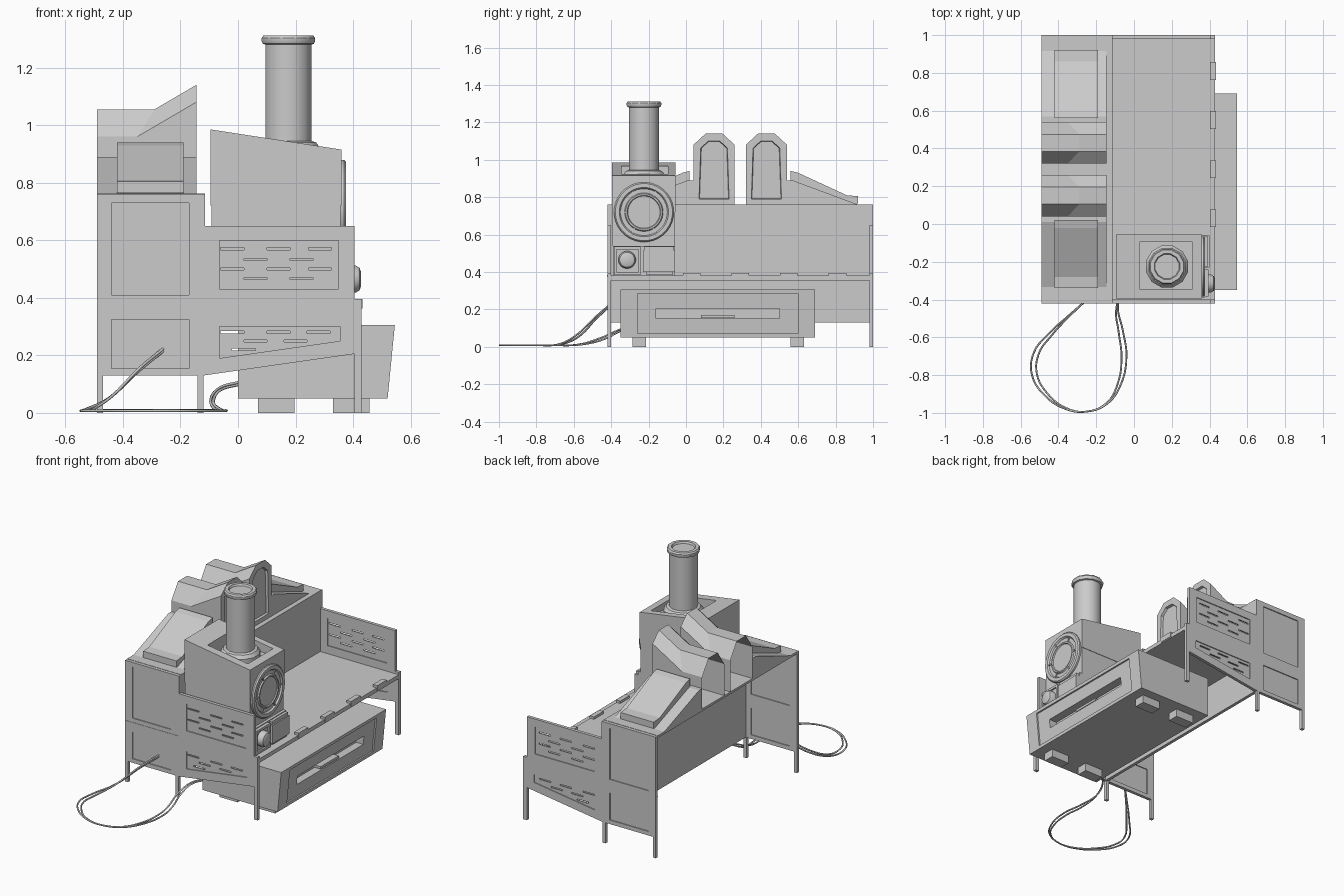
import bpy, bmesh, math
from mathutils import Matrix, Vector

if "Cube" in bpy.data.objects:
    bpy.data.objects.remove(bpy.data.objects["Cube"])

MID = 0.29  # centre line (y) of the bench


def finish(name, bm):
    bmesh.ops.recalc_face_normals(bm, faces=bm.faces[:])
    me = bpy.data.meshes.new(name)
    bm.to_mesh(me)
    bm.free()
    ob = bpy.data.objects.new(name, me)
    bpy.context.collection.objects.link(ob)
    return ob


def add_prism(bm, pts, axis, a, b):
    put = {'x': lambda p, t: (t, p[0], p[1]), 'y': lambda p, t: (p[0], t, p[1]),
           'z': lambda p, t: (p[0], p[1], t)}[axis]
    lo = [bm.verts.new(put(p, a)) for p in pts]
    hi = [bm.verts.new(put(p, b)) for p in pts]
    faces = [bm.faces.new(lo), bm.faces.new(hi[::-1])]
    n = len(pts)
    for i in range(n):
        faces.append(bm.faces.new((lo[i], hi[i], hi[(i + 1) % n], lo[(i + 1) % n])))


def rect(u0, u1, v0, v1):
    return [(u0, v0), (u1, v0), (u1, v1), (u0, v1)]


def prism(name, pts, axis, a, b):
    bm = bmesh.new()
    add_prism(bm, pts, axis, a, b)
    return finish(name, bm)


def box(name, x0, x1, y0, y1, z0, z1):
    return prism(name, rect(x0, x1, y0, y1), 'z', z0, z1)


def lathe(name, profile, n, matrix):
    bm = bmesh.new()
    rings = [[bm.verts.new(matrix @ Vector((r * math.cos(2 * math.pi * (i + .5) / n),
              r * math.sin(2 * math.pi * (i + .5) / n), h))) for i in range(n)] for r, h in profile]
    for A, B in zip(rings, rings[1:]):
        for i in range(n):
            bm.faces.new((A[i], A[(i + 1) % n], B[(i + 1) % n], B[i]))
    bm.faces.new(rings[0])
    bm.faces.new(rings[-1])
    ob = finish(name, bm)
    bpy.context.view_layer.objects.active = ob
    ob.select_set(True)
    bpy.ops.object.shade_smooth_by_angle(angle=math.radians(32))
    ob.select_set(False)
    return ob


def cut(ob, prisms):
    bm = bmesh.new()
    for p in prisms:
        add_prism(bm, *p)
    tool = finish('cutter', bm)
    tool.hide_render = True
    mod = ob.modifiers.new('cut', 'BOOLEAN')
    mod.operation, mod.solver, mod.object = 'DIFFERENCE', 'EXACT', tool
    dg = bpy.context.evaluated_depsgraph_get()
    me = bpy.data.meshes.new_from_object(ob.evaluated_get(dg))
    ob.modifiers.clear()
    ob.data = me
    bpy.data.objects.remove(tool)


# End panels with legs, recesses and vent slots
outline = [(-.49, .76), (-.115, .76), (-.115, .65), (.405, .65), (.405, .395), (.43, .395), (.43, 0),
           (.405, 0), (.405, .205), (-.12, .13), (-.12, 0), (-.14, 0), (-.14, .13), (-.47, .13),
           (-.47, 0), (-.49, 0)]
recesses = [rect(-.44, -.17, .41, .73), rect(-.44, -.17, .155, .325), rect(-.065, .35, .43, .60),
            [(-.065, .19), (.355, .25), (.355, .30), (-.065, .30)]]
slots = []
for z in (.57, .533, .50, .467):
    shift = 0 if z in (.57, .50) else .08
    slots += [(x + shift, z) for x in (-.06, .10, .245) if x + shift < .30]
slots += [(-.06, .28), (.10, .28), (.24, .28), (.02, .25), (.16, .25), (-.02, .22)]
for name, y0, y1 in (('front_end_panel', -.42, -.40), ('back_end_panel', .98, 1.0)):
    panel = prism(name, outline, 'y', y0, y1)
    cut(panel, [(r, 'y', y0 - .01, y0 + .006) for r in recesses] +
               [(r, 'y', y1 - .006, y1 + .01) for r in recesses])
    cut(panel, [(rect(x, x + .08, z - .004, z + .004), 'y', y0 - .02, y1 + .02) for x, z in slots])
    # trim seam between upper and lower panels
    box(name + '_seam', -.49, -.115, y0 - .002, y1 - .001, .376, .384)

# Bench top, back wall and shelf
box('bench_top', -.12, .43, -.40, .98, .355, .38)
box('back_wall', -.135, -.115, -.40, .98, .13, .76)
box('top_shelf', -.49, -.115, -.40, .98, .748, .762)
for i in range(4):
    y = .03 + .26 * i
    box(f'bench_clip_{i}', .403, .433, y - .047, y + .047, .362, .395)

# Sloped consoles and hoods, mirrored about the bench centre
slope = [(.25, .76), (.25, .89), (.28, .89), (.63, .76)]
slab = [(.27, .87), (.27, .94), (.31, .93), (.57, .81), (.63, .805), (.63, .765), (.57, .765)]
for s, side in ((1, 'back'), (-1, 'front')):
    prism(side + '_console_body', [(MID + s * y, z) for y, z in slope], 'x', -.49, -.145)
    prism(side + '_console_slab', [(MID + s * y, z) for y, z in slab], 'x', -.42, -.19)
    bm = bmesh.new()
    yc = MID + s * .14
    rows = []
    for xe, ze, xt, zt in ((-.49, .96, -.49, 1.055), (-.35, .96, -.29, 1.055), (-.145, 1.08, -.145, 1.14)):
        rows.append([bm.verts.new(v) for v in (
            (xe, yc - .11, .76), (xe, yc - .11, ze), (xt, yc - .045, zt),
            (xt, yc + .045, zt), (xe, yc + .11, ze), (xe, yc + .11, .76))])
    for A, B in zip(rows, rows[1:]):
        for i in range(5):
            bm.faces.new((A[i], A[i + 1], B[i + 1], B[i]))
    cap = bm.faces.new(rows[-1])
    bmesh.ops.recalc_face_normals(bm, faces=bm.faces[:])
    bmesh.ops.inset_individual(bm, faces=[cap], thickness=.042, depth=0)
    bmesh.ops.inset_individual(bm, faces=[cap], thickness=.004, depth=-.015)
    finish(side + '_hood', bm)

# Machine body with sunken sloping top
box('machine_base', -.092, .375, -.39, -.058, .38, .54)
box('machine_middle', -.092, .357, -.392, -.058, .54, .72)
top = prism('machine_top', [(-.095, .72), (.36, .72), (.36, .915), (-.095, .985)], 'y', -.395, -.055)
cut(top, [(rect(.03, .31, -.345, -.095), 'z', .88, 1.1)])

# Chimney
lathe('chimney', [(.115, .87), (.115, .92), (.10, .94), (.083, .945), (.083, 1.28), (.092, 1.283),
                  (.096, 1.292), (.096, 1.303), (.09, 1.312), (.07, 1.312), (.065, 1.30)],
      12, Matrix.Translation((.175, -.225, 0)))

# Round door with ring and spokes, facing +x
AX = Matrix.Rotation(math.pi / 2, 4, 'Y')
door = Matrix.Translation((0, -.225, .72)) @ AX
lathe('round_door', [(.16, .35), (.16, .368), (.153, .376), (.132, .376), (.125, .366), (.103, .366),
                     (.098, .374), (.09, .374), (.086, .368)], 32, door)
for i in range(6):
    bm = bmesh.new()
    add_prism(bm, rect(-.004, .004, .098, .13), 'z', .35, .372)
    bm.transform(door @ Matrix.Rotation(i * math.pi / 3, 4, 'Z'))
    finish(f'door_spoke_{i}', bm)

# Knob plate, knob and control box
plate = box('knob_plate', .37, .395, -.385, -.242, .385, .535)
cut(plate, [(rect(-.372, -.255, .40, .52), 'x', .385, .42)])
lathe('knob', [(.047, .37), (.047, .41), (.04, .422), (.025, .428)], 20,
      Matrix.Translation((0, -.315, .465)) @ AX)
box('control_box', .37, .40, -.23, -.06, .40, .515)
box('control_box_lid', .37, .392, -.225, -.065, .515, .535)
box('control_box_foot', .37, .388, -.21, -.07, .385, .40)

# Drawer unit with leaning front, framed recess and handle slot
drawer = prism('drawer_unit', [(0, .05), (.52, .05), (.545, .305), (0, .305)], 'y', -.35, .69)
cut(drawer, [([(.512, .07), (.533, .285), (.6, .285), (.6, .07)], 'y', -.26, .60)])
cut(drawer, [(rect(-.16, .50, .15, .205), 'x', .47, .6)])
box('drawer_handle', .47, .518, .08, .26, .155, .17)
for x in (.07, .33):
    for y in (-.285, .56):
        box('drawer_skid', x, x + .127, y, y + .07, 0, .055)

# Looping cables
path = [(-.26, -.41, .215), (-.34, -.48, .15), (-.45, -.58, .05), (-.53, -.68, .012), (-.54, -.80, .008),
        (-.47, -.91, .008), (-.36, -.98, .008), (-.25, -.993, .008), (-.14, -.95, .008), (-.07, -.85, .008),
        (-.04, -.70, .008), (-.06, -.56, .012), (-.085, -.44, .04), (-.06, -.36, .08), (.01, -.31, .10)]
for k in range(2):
    cu = bpy.data.curves.new(f'cable_{k}', 'CURVE')
    cu.dimensions = '3D'
    cu.bevel_depth, cu.bevel_resolution, cu.resolution_u = .005, 1, 5
    sp = cu.splines.new('BEZIER')
    sp.bezier_points.add(len(path) - 1)
    for i, (bp, p) in enumerate(zip(sp.bezier_points, path)):
        w = k * .028 * math.sin(math.pi * i / (len(path) - 1) * 2) ** 2
        x, y, z = p
        d = Vector((-.29 - x, -.75 - y, 0)).normalized() * w
        bp.co = Vector((x, y, z + .008 * k * (z > .02))) + d
        bp.handle_left_type = bp.handle_right_type = 'AUTO'
    bpy.context.collection.objects.link(bpy.data.objects.new(f'cable_{k}', cu))
